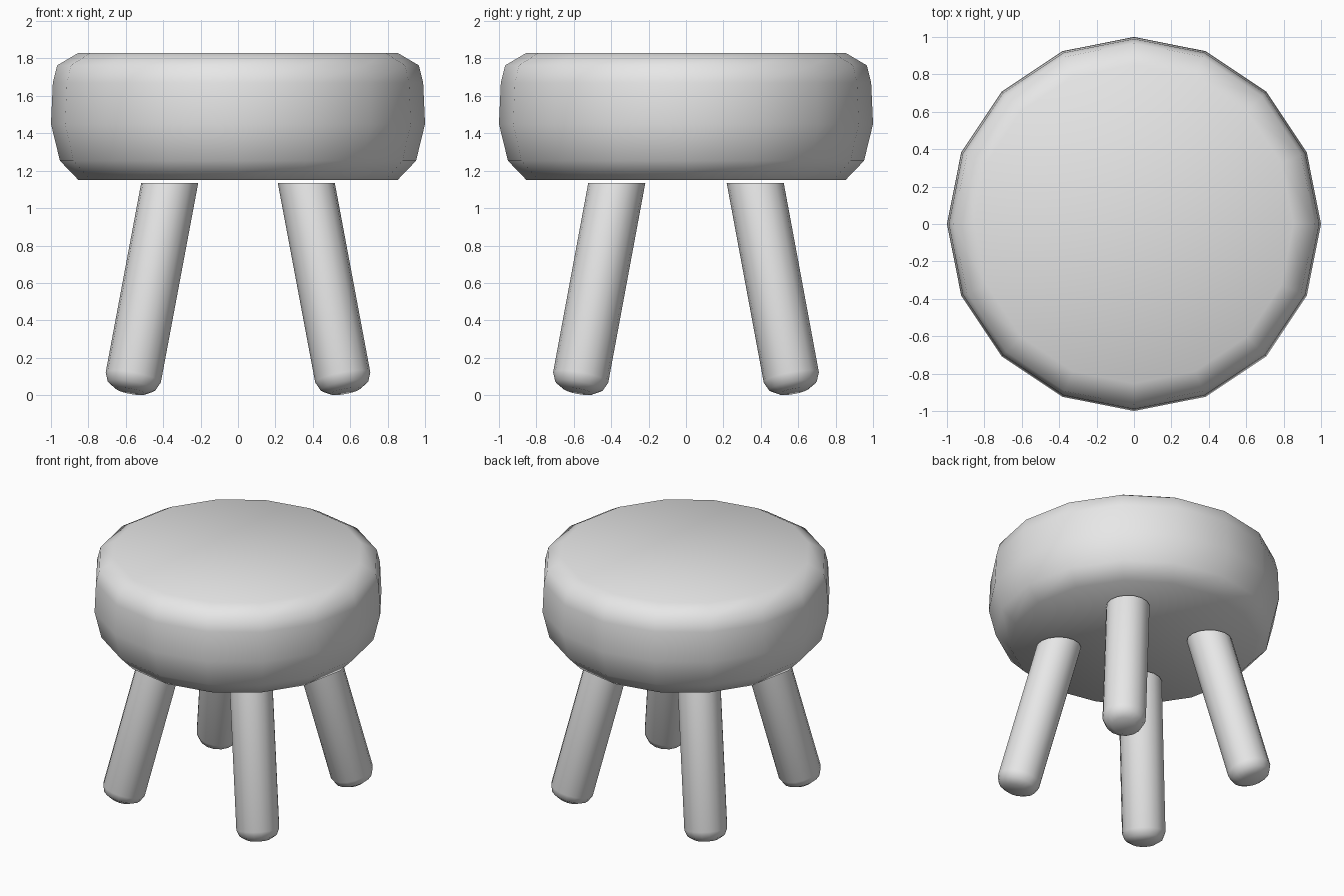
import bpy
import bmesh
from math import cos, sin, tau, radians
from mathutils import Vector

default = bpy.data.objects.get("Cube")
if default:
    bpy.data.objects.remove(default, do_unlink=True)

SIDES = 16

grey = bpy.data.materials.new("plain_grey")
grey.use_nodes = True
grey.diffuse_color = (0.8, 0.8, 0.8, 1)
grey.node_tree.nodes["Principled BSDF"].inputs["Base Color"].default_value = (0.8, 0.8, 0.8, 1)


def ring(centre, radius, u, v):
    """Points of a circle around centre in the plane of u and v."""
    angles = [tau * i / SIDES for i in range(SIDES)]
    return [centre + (u * cos(a) + v * sin(a)) * radius for a in angles]


def loft(name, rings):
    """Capped, smooth skin over rings listed from bottom to top."""
    bm = bmesh.new()
    loops = [[bm.verts.new(p) for p in r] for r in rings]
    for low, high in zip(loops, loops[1:]):
        for i in range(SIDES):
            j = (i + 1) % SIDES
            bm.faces.new((low[i], low[j], high[j], high[i]))
    bm.faces.new(loops[0][::-1])
    bm.faces.new(loops[-1])
    bmesh.ops.recalc_face_normals(bm, faces=bm.faces)
    mesh = bpy.data.meshes.new(name)
    bm.to_mesh(mesh)
    bm.free()
    mesh.materials.append(grey)
    obj = bpy.data.objects.new(name, mesh)
    bpy.context.collection.objects.link(obj)
    bpy.ops.object.select_all(action="DESELECT")
    obj.select_set(True)
    bpy.context.view_layer.objects.active = obj
    bpy.ops.object.shade_smooth_by_angle(angle=radians(60))
    return obj


X, Y, Z = Vector((1, 0, 0)), Vector((0, 1, 0)), Vector((0, 0, 1))

# Seat: thick round cushion with softened rims (radius, height)
seat_profile = [(0.853, 1.15), (0.952, 1.253), (1.0, 1.45),
                (0.99, 1.67), (0.967, 1.763), (0.853, 1.83)]
loft("seat", [ring(Z * h, r, X, Y) for r, h in seat_profile])

# Legs: splayed round posts, rounded feet, tops cut level under the seat
foot_profile = [(0.08, 0.077), (0.13, 0.047), (0.15, 0.0)]
for side, sx in (("left", 1), ("right", -1)):
    for end, sy in (("front", -1), ("back", 1)):
        foot = Vector((0.56 * sx, 0.563 * sy, 0.095))
        top = Vector((0.365 * sx, 0.37 * sy, 1.135))
        axis = (top - foot).normalized()
        u = (X - axis * axis.x).normalized()
        v = axis.cross(u)
        rings = [ring(foot - axis * d, r, u, v) for r, d in foot_profile]
        # Slide the top ring along the axis until it lies level
        rings.append([p + axis * ((top.z - p.z) / axis.z)
                      for p in ring(top, 0.15, u, v)])
        loft(f"{end}_{side}_leg", rings)
